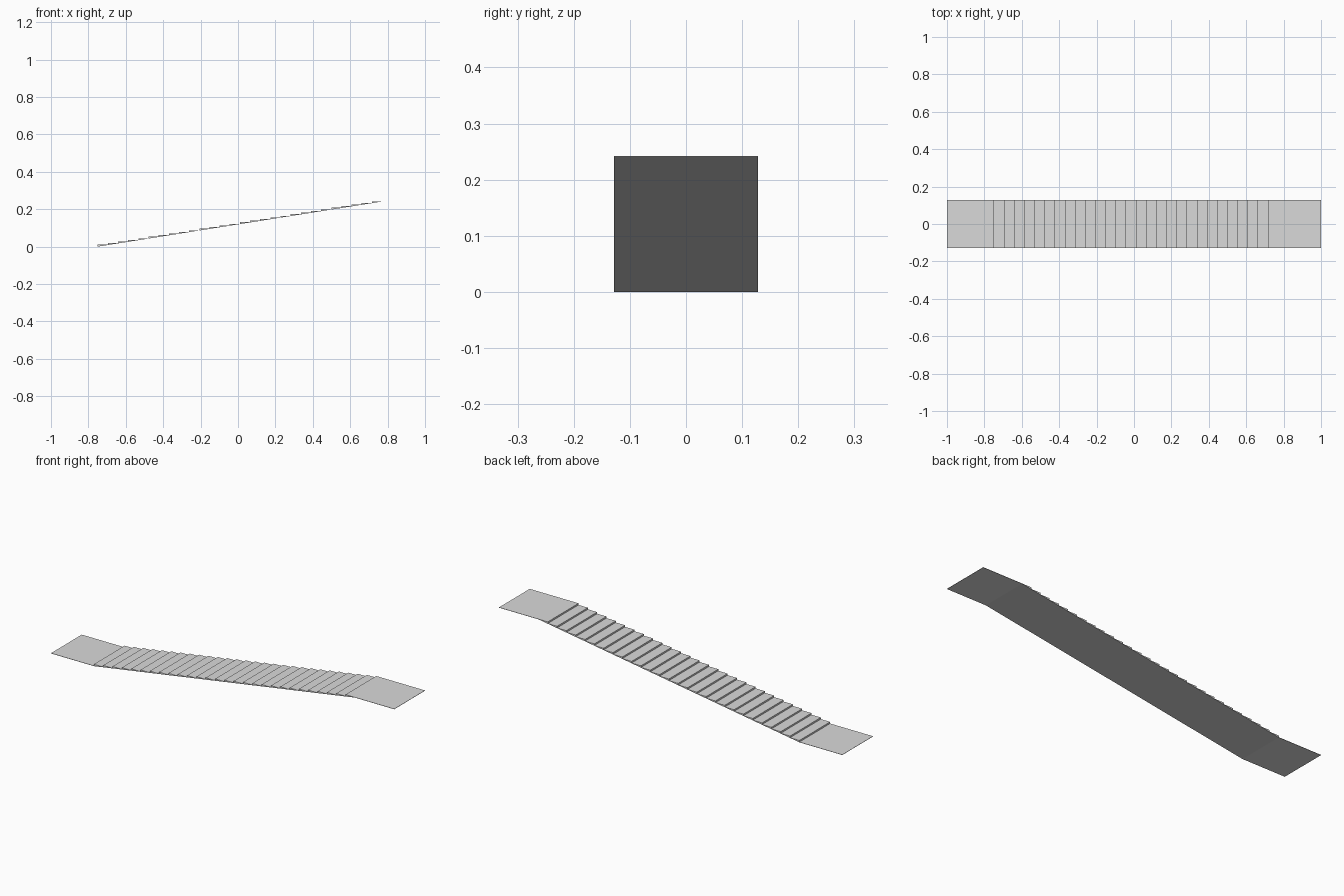
import bpy
import bmesh

cube = bpy.data.objects.get("Cube")
if cube:
    bpy.data.objects.remove(cube, do_unlink=True)

STEPS = 28
HALF_WIDTH = 0.128
FOOT_X, HEAD_X = -0.75, 0.77
RISE = 0.241
SKIN = 0.0015

grey = bpy.data.materials.new("light grey")
grey.use_nodes = True
colour = (0.7, 0.7, 0.7, 1)
grey.diffuse_color = colour
grey.node_tree.nodes["Principled BSDF"].inputs["Base Color"].default_value = colour


def extrude_profile(name, profile):
    """Sweep a closed x-z outline across the full width."""
    bm = bmesh.new()
    face = bm.faces.new([bm.verts.new((x, -HALF_WIDTH, z)) for x, z in profile])
    swept = bmesh.ops.extrude_face_region(bm, geom=[face])["geom"]
    verts = [v for v in swept if isinstance(v, bmesh.types.BMVert)]
    bmesh.ops.translate(bm, verts=verts, vec=(0, 2 * HALF_WIDTH, 0))
    bmesh.ops.recalc_face_normals(bm, faces=bm.faces)
    mesh = bpy.data.meshes.new(name)
    bm.to_mesh(mesh)
    bm.free()
    mesh.materials.append(grey)
    obj = bpy.data.objects.new(name, mesh)
    bpy.context.collection.objects.link(obj)
    return obj


# Sloped soffit and thin landings along the bottom
outline = [(-1, 0), (FOOT_X, 0), (HEAD_X, RISE), (1, RISE), (1, RISE + SKIN)]

# Treads and risers from the top landing down to the foot
depth = (HEAD_X - FOOT_X) / STEPS
riser = RISE / STEPS
for i in reversed(range(STEPS)):
    x = FOOT_X + i * depth
    outline += [(x, (i + 1) * riser + SKIN), (x, i * riser + SKIN)]
outline.append((-1, SKIN))

extrude_profile("stair_flight_with_landings", outline)
